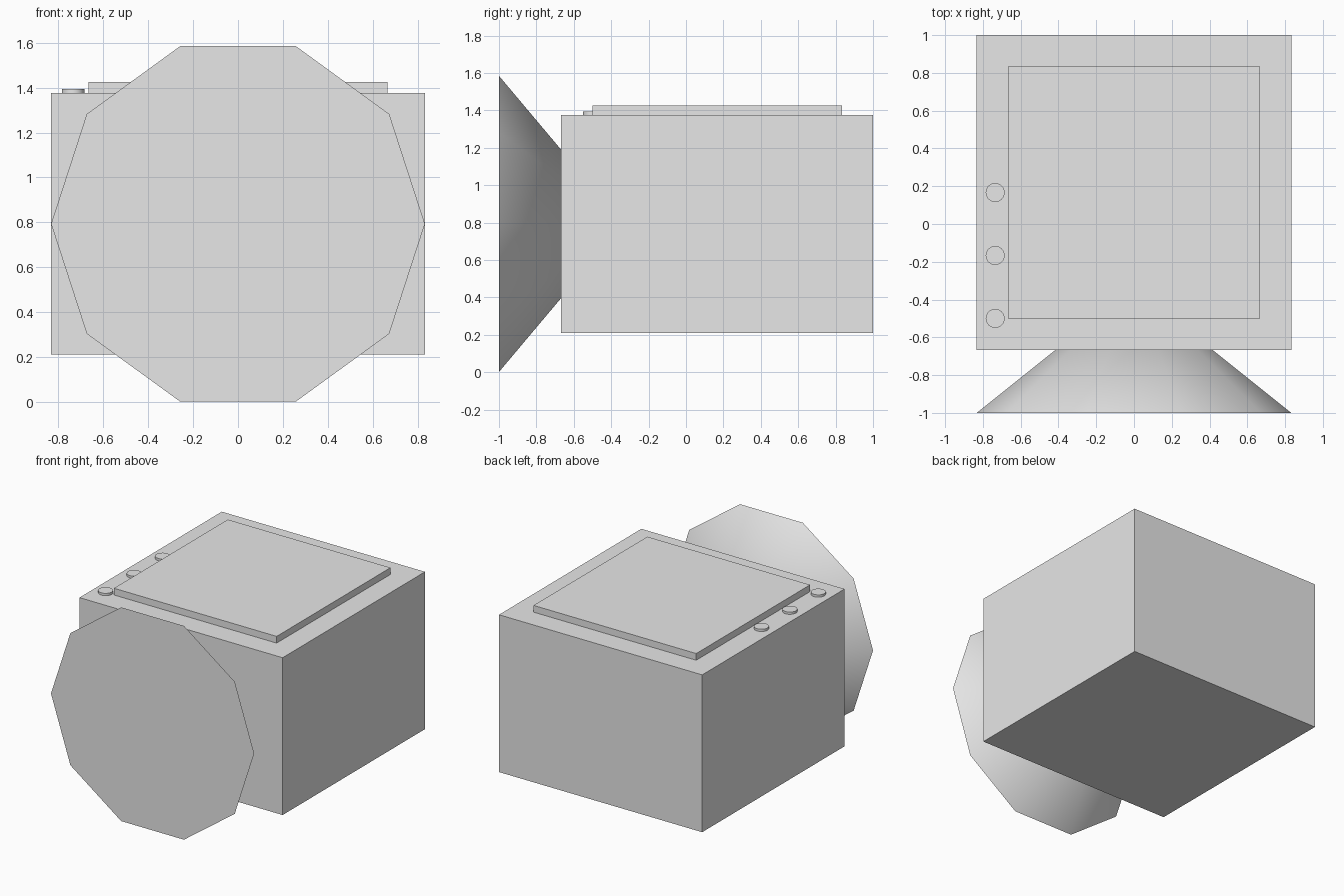
import bpy
import math

default = bpy.data.objects.get("Cube")
if default:
    bpy.data.objects.remove(default, do_unlink=True)

# One plain grey for the whole model
grey = bpy.data.materials.new("light grey")
grey.use_nodes = True
color = (0.8, 0.8, 0.8, 1.0)
grey.diffuse_color = color
grey.node_tree.nodes["Principled BSDF"].inputs["Base Color"].default_value = color

BOTTOM, TOP = 0.21, 1.376
AXIS_Z = (BOTTOM + TOP) / 2


def finish(name, smooth=False):
    obj = bpy.context.active_object
    obj.name = name
    obj.data.materials.append(grey)
    if smooth:
        bpy.ops.object.shade_smooth_by_angle(angle=math.radians(40))
    return obj


def box(name, low, high):
    center = [(a + b) / 2 for a, b in zip(low, high)]
    bpy.ops.mesh.primitive_cube_add(size=1, location=center)
    obj = finish(name)
    obj.scale = [b - a for a, b in zip(low, high)]
    bpy.ops.object.transform_apply(location=False, rotation=False, scale=True)


# Main housing and the raised panel on its top
box("body", (-0.833, -0.667, BOTTOM), (0.833, 1, TOP))
box("top_panel", (-0.667, -0.5, TOP - 0.05), (0.667, 0.833, TOP + 0.05))

# Ten-sided cone flaring to the front, its tip buried in the housing
bpy.ops.mesh.primitive_cone_add(
    vertices=10, radius1=0.833, radius2=0, depth=0.667,
    location=(0, -0.667, AXIS_Z),
    rotation=(-math.pi / 2, math.pi / 2, 0))
cone = finish("front_cone", smooth=True)
# Corners of the rim lie on the horizontal axis, flats on top and bottom
bpy.ops.object.transform_apply(location=False, rotation=True, scale=False)
rim = max(cone.data.vertices, key=lambda v: v.co.x)
twist = math.atan2(rim.co.z, rim.co.x)
cone.rotation_euler = (0, twist, 0)
bpy.ops.object.transform_apply(location=False, rotation=True, scale=False)

# Row of three round buttons beside the panel
for i in range(3):
    bpy.ops.mesh.primitive_cylinder_add(
        vertices=32, radius=0.05, depth=0.034,
        location=(-0.735, -0.5 + i / 3, TOP))
    finish(f"button_{i + 1}", smooth=True)
